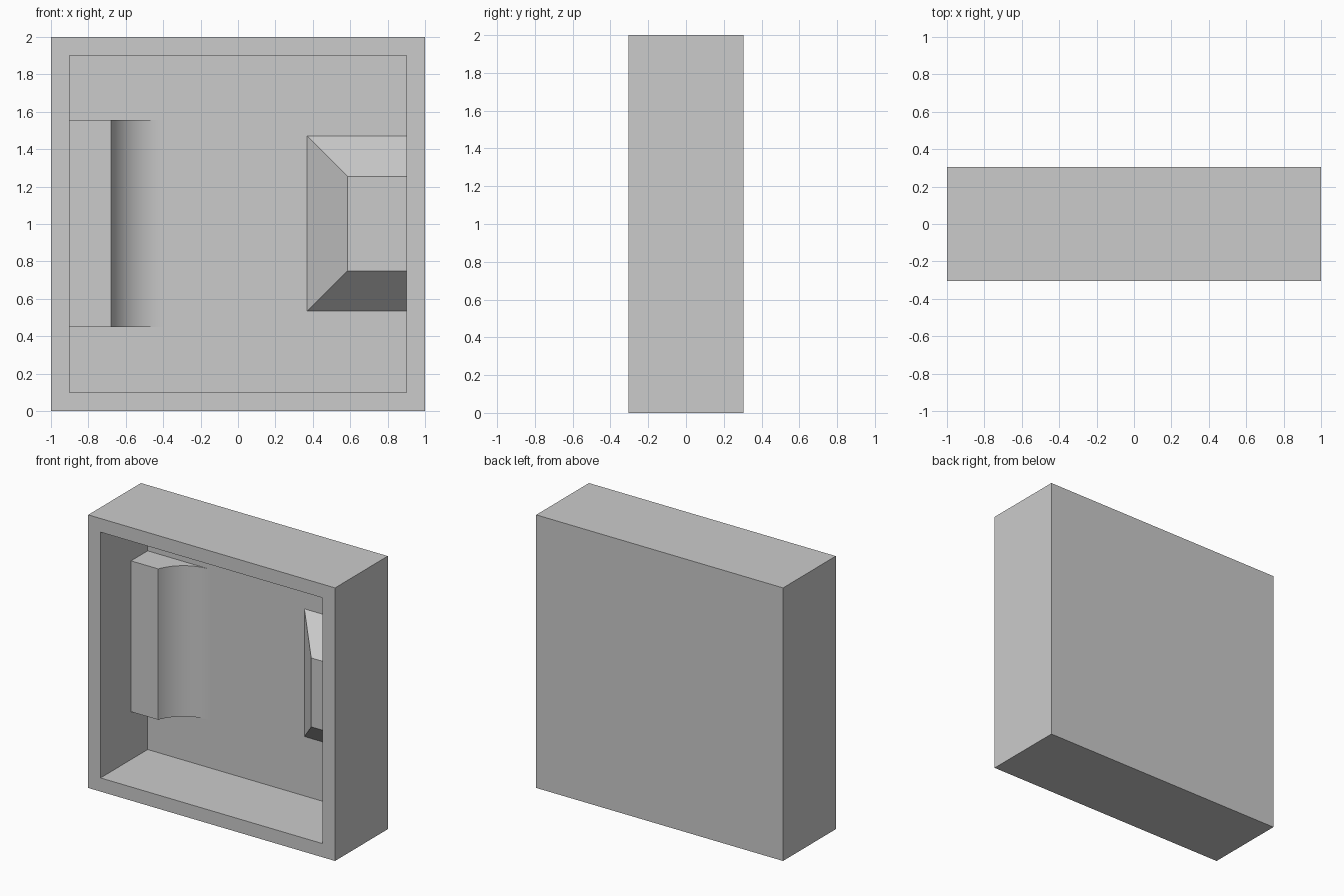
import bpy, bmesh, math
from mathutils import Vector

if "Cube" in bpy.data.objects:
    bpy.data.objects.remove(bpy.data.objects["Cube"])

HALF_Y, BACK = 0.305, 0.24   # half depth of case, inner back wall
EMBED = 0.02                 # how far raised parts sink into the walls


def make_object(name, bm):
    bmesh.ops.recalc_face_normals(bm, faces=bm.faces)
    mesh = bpy.data.meshes.new(name)
    bm.to_mesh(mesh)
    bm.free()
    obj = bpy.data.objects.new(name, mesh)
    bpy.context.collection.objects.link(obj)
    return obj


# Open-fronted case: box with its front face inset and pushed in
bm = bmesh.new()
bmesh.ops.create_cube(bm, size=1)
for v in bm.verts:
    v.co = Vector((v.co.x * 2, v.co.y * 2 * HALF_Y, v.co.z * 2 + 1))
bm.normal_update()
front = min(bm.faces, key=lambda f: f.calc_center_median().y)
bmesh.ops.inset_region(bm, faces=[front], thickness=0.1, use_even_offset=True)
floor = bmesh.ops.extrude_discrete_faces(bm, faces=[front])["faces"][0]
for v in floor.verts:
    v.co.y = BACK
make_object("case", bm)

# Left block: horizontal profile with a concave curve, extruded upward
radius, cx, steps = 0.3, -0.40, 14
cy = BACK - radius
sweep = math.asin(0.28 / radius)
profile = [(-0.9 - EMBED, BACK + EMBED), (-0.9 - EMBED, cy + radius * math.cos(sweep))]
for i in range(steps + 1):
    a = sweep * (1 - i / steps)
    profile.append((cx - radius * math.sin(a), cy + radius * math.cos(a)))
profile.append((cx, BACK + EMBED))
bm = bmesh.new()
base = bm.faces.new([bm.verts.new((x, y, 0.45)) for x, y in profile])
ext = bmesh.ops.extrude_face_region(bm, geom=[base], use_keep_orig=True)["geom"]
for v in ext:
    if isinstance(v, bmesh.types.BMVert):
        v.co.z = 1.555
left_block = make_object("curved_block", bm)

# Right block: bevelled wedge rising from the back wall into the right wall
bm = bmesh.new()
rings = [(0.37, 0.535, 1.47, BACK + EMBED), (0.37, 0.535, 1.47, BACK),
         (0.585, 0.75, 1.255, 0.012)]
loops = [[bm.verts.new(p) for p in ((x, y, lo), (0.9 + EMBED, y, lo),
                                    (0.9 + EMBED, y, hi), (x, y, hi))]
         for x, lo, hi, y in rings]
for a, b in zip(loops, loops[1:]):
    for i in range(4):
        j = (i + 1) % 4
        bm.faces.new((a[i], a[j], b[j], b[i]))
bm.faces.new(loops[0])
bm.faces.new(loops[-1])
make_object("bevelled_block", bm)

# Smooth only the gentle curve of the left block
bpy.context.view_layer.objects.active = left_block
left_block.select_set(True)
bpy.ops.object.shade_smooth_by_angle(angle=math.radians(15))
